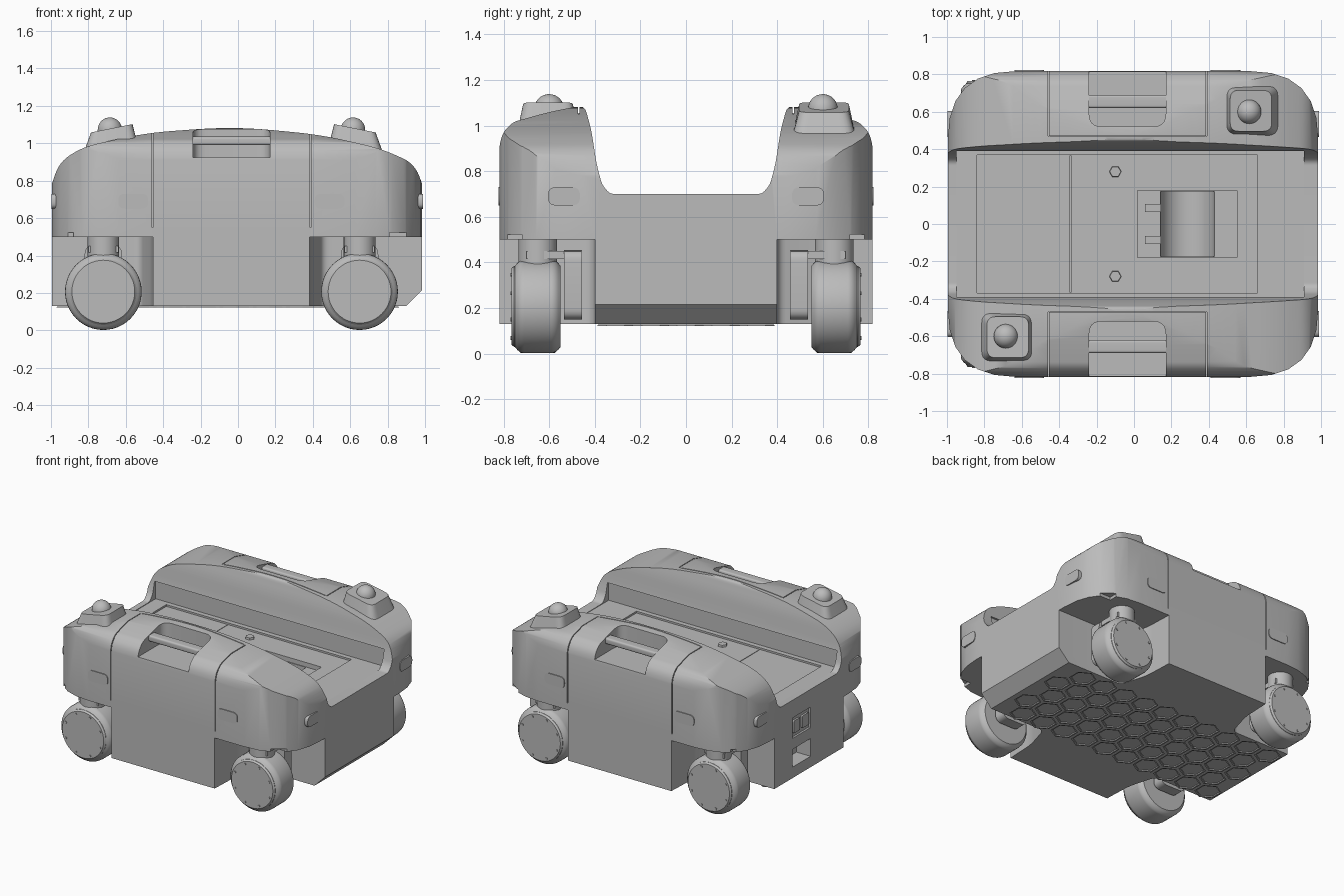
import bpy, bmesh, math
from mathutils import Vector, Matrix

if "Cube" in bpy.data.objects:
    bpy.data.objects.remove(bpy.data.objects["Cube"])

GREY = (0.5, 0.5, 0.5, 1)
grey = bpy.data.materials.new("grey")
grey.use_nodes = True
grey.diffuse_color = GREY
next(n for n in grey.node_tree.nodes if n.type == "BSDF_PRINCIPLED").inputs["Base Color"].default_value = GREY
parts = []


def finish(name, bm):
    bmesh.ops.recalc_face_normals(bm, faces=bm.faces)
    mesh = bpy.data.meshes.new(name)
    bm.to_mesh(mesh)
    bm.free()
    mesh.materials.append(grey)
    obj = bpy.data.objects.new(name, mesh)
    bpy.context.collection.objects.link(obj)
    parts.append(obj)
    return obj


def rounded(corners, steps=6):
    """Outline from (a, b, rounding) corners; roundings never overlap."""
    out = []
    for i, c in enumerate(corners):
        p = Vector(c[:2])
        if c[2] == 0:
            out.append(p)
            continue
        before = Vector(corners[i - 1][:2]) - p
        after = Vector(corners[(i + 1) % len(corners)][:2]) - p
        a = p + before.normalized() * min(c[2], before.length * 0.45)
        b = p + after.normalized() * min(c[2], after.length * 0.45)
        for k in range(steps + 1):
            t = k / steps
            out.append(a * (1 - t) ** 2 + p * 2 * t * (1 - t) + b * t * t)
    return out


def rect(a0, a1, b0, b1, r=0):
    return [(a0, b0, r), (a1, b0, r), (a1, b1, r), (a0, b1, r)]


def prism(name, corners, axis, lo, hi):
    place = {"x": lambda a, b, h: (h, a, b),
             "y": lambda a, b, h: (a, h, b),
             "z": lambda a, b, h: (a, b, h)}[axis]
    bm = bmesh.new()
    face = bm.faces.new([bm.verts.new(place(p.x, p.y, lo)) for p in rounded(corners)])
    ext = bmesh.ops.extrude_face_region(bm, geom=[face])["geom"]
    bmesh.ops.translate(bm, vec=place(0, 0, hi - lo),
                        verts=[v for v in ext if isinstance(v, bmesh.types.BMVert)])
    return finish(name, bm)


def box(name, x0, x1, y0, y1, z0, z1):
    return prism(name, rect(x0, x1, y0, y1), "z", z0, z1)


def combine(obj, tool, operation="DIFFERENCE"):
    mod = obj.modifiers.new("shape", "BOOLEAN")
    mod.operation, mod.object, mod.solver = operation, tool, "EXACT"
    bpy.context.view_layer.objects.active = obj
    bpy.ops.object.modifier_apply(modifier=mod.name)
    parts.remove(tool)
    bpy.data.objects.remove(tool)


def lathe(name, profile, axis, centre, steps=48):
    """Spin (radius, height) points about an axis."""
    bm = bmesh.new()
    up = Vector(axis)
    side = Vector((1, 0, 0))
    vs = [bm.verts.new(side * r + up * h) for r, h in profile]
    es = [bm.edges.new(pair) for pair in zip(vs, vs[1:])]
    bmesh.ops.spin(bm, geom=vs + es, cent=(0, 0, 0), axis=up, angle=math.tau, steps=steps)
    bmesh.ops.remove_doubles(bm, verts=bm.verts, dist=0.0004)
    bmesh.ops.translate(bm, verts=bm.verts, vec=centre)
    return finish(name, bm)


def mirror_x(x, end):
    """Left and right ends mirror about the side panel centre."""
    return -0.035 + end * (x + 0.035)


# Body: plan, side and end outlines intersected
body = prism("body", rect(-0.995, 0.985, -0.817, 0.817, 0.36), "z", 0.05, 1.3)
side = [(-1.02, 0.13, 0), (0.9, 0.13, 0), (1.02, 0.25, 0), (1.0, 0.74, 0.05),
        (0.945, 0.89, 0.07), (0.77, 0.97, 0.09), (0.45, 1.045, 0.15), (-0.02, 1.09, 0.2),
        (-0.5, 1.055, 0.15), (-0.83, 0.98, 0.08), (-0.955, 0.9, 0.07), (-1.01, 0.74, 0.05)]
combine(body, prism("side_outline", side, "y", -1, 1), "INTERSECT")
half = [(0.83, 0.1, 0), (0.83, 0.84, 0.05), (0.807, 0.965, 0.04), (0.76, 1.015, 0.025),
        (0.6, 1.06, 0.07), (0.445, 1.09, 0.035), (0.415, 0.98, 0.04), (0.392, 0.83, 0.04),
        (0.368, 0.74, 0.025), (0.333, 0.7, 0.02)]
ends = half + [(-y, z, r) for y, z, r in reversed(half)]
combine(body, prism("end_outline", ends, "x", -1.2, 1.2), "INTERSECT")

# Cargo deck recesses, panel seam, curved trough and rear sockets
for cutter in (
        box("deck_bay", -0.95, 0.91, -0.405, 0.405, 0.696, 0.83),
        box("deck_panel", -0.84, 0.66, -0.37, 0.37, 0.683, 0.75),
        box("deck_seam", -0.342, -0.338, -0.365, 0.365, 0.67, 0.74),
        box("deck_socket", 0.02, 0.55, -0.18, 0.18, 0.65, 0.74),
        lathe("trough", [(0, -0.175), (0.145, -0.175), (0.145, 0.175), (0, 0.175)],
              (0, 1, 0), (0.285, 0, 0.66)),
        box("rear_socket", -1.1, -0.88, -0.02, 0.19, 0.21, 0.34),
        box("rear_panel", -1.1, -0.98, -0.02, 0.19, 0.42, 0.57)):
    combine(body, cutter)

for s in (-1, 1):
    for end in (-1, 1):
        # Wheel wells with a raised skirt edge at the corner
        plan = [(0.38, 0.9, 0), (0.392, 0.6, 0.05), (0.45, 0.4, 0.04), (1.2, 0.4, 0), (1.2, 0.9, 0)]
        well = [(mirror_x(x, end), s * y, r) for x, y, r in plan]
        combine(body, prism("wheel_well", well, "z", 0, 0.5))
        x0, x1 = sorted((mirror_x(0.81, end), mirror_x(1.25, end)))
        y0, y1 = sorted((s * 0.72, s * 0.95))
        combine(body, box("skirt_notch", x0, x1, y0, y1, 0.45, 0.522))
        # Side panel seams
        x = mirror_x(0.388, end)
        y0, y1 = sorted((s * 0.47, s * 0.9))
        combine(body, box("panel_seam", x - 0.003, x + 0.003, y0, y1, 0.55, 1.2))
    y0, y1 = sorted((s * 0.467, s * 0.473))
    combine(body, box("panel_top_seam", -0.45, 0.38, y0, y1, 1.04, 1.2))
    # Grab slot with its bar
    slot = [(-0.24, s * 0.95, 0), (-0.24, s * 0.52, 0.07), (0.17, s * 0.52, 0.07), (0.17, s * 0.95, 0)]
    combine(body, prism("grab_slot", slot, "z", 0.925, 1.3))
    prism("grab_bar", rect(s * 0.62, s * 0.69, 0.99, 1.035, 0.015), "x", -0.25, 0.18)


# Wheels with hub caps, bolts, struts and forks
tyre = [(0, -0.1), (0.178, -0.1), (0.19, -0.09), (0.203, -0.075), (0.205, -0.06)]
tyre += [(r, -h) for r, h in reversed(tyre)]
cap = [(0, 0), (0.168, 0), (0.178, -0.012), (0.178, -0.025), (0, -0.025)]
for s in (-1, 1):
    for end in (-1, 1):
        x, y, z = mirror_x(0.65, end), s * 0.65, 0.207
        lathe("wheel", tyre, (0, 1, 0), (x, y, z))
        lathe("hub_cap", [(r, s * h) for r, h in cap], (0, 1, 0), (x, s * 0.765, z))
        for k in range(8):
            a = math.tau * (k + 0.5) / 8
            lathe("hub_bolt", [(0, 0), (0.008, 0), (0.008, 0.014), (0, 0.014)], (0, s, 0),
                  (x + 0.15 * math.cos(a), s * 0.756, z + 0.15 * math.sin(a)), 8)
        lathe("wheel_strut", [(0, 0.36), (0.085, 0.36), (0.085, 0.54), (0, 0.54)],
              (0, 0, 1), (x, y, 0), 32)
        y0, y1 = sorted((s * 0.455, s * 0.535))
        prism("wheel_fork", rect(x - 0.1, x + 0.1, 0.15, 0.455, 0.05), "y", y0, y1)
        y0, y1 = sorted((s * 0.46, s * 0.7))
        box("fork_bridge", x - 0.08, x + 0.08, y0, y1, 0.415, 0.45)
        # Marker lamps on the sides and ends
        mx = mirror_x(0.49, end)
        y0, y1 = sorted((s * 0.79, s * 0.823))
        prism("side_lamp", rect(mx - 0.08, mx + 0.08, 0.65, 0.73, 0.035), "y", y0, y1)
        x0, x1 = sorted((end * 0.93, -0.005 + end * 0.993))
        prism("end_lamp", rect(s * 0.535 - 0.07, s * 0.535 + 0.07, 0.65, 0.73, 0.035), "x", x0, x1)

# Beacons on sloped mounts at opposite corners
for x, s in ((-0.675, -1), (0.625, 1)):
    mount = prism("beacon_mount", rect(x - 0.15, x + 0.15, s * 0.605 - 0.14, s * 0.605 + 0.14, 0.06),
                  "z", 0.95, 1.08)
    for v in mount.data.vertices:
        if v.co.z > 1:
            v.co.x = x + (v.co.x - x) * 0.74
            v.co.y = s * 0.605 + (v.co.y - s * 0.605) * 0.78
            v.co.z -= s * (v.co.x - x) * 0.2
    dome = [(0.065 * math.cos(a), 0.065 * math.sin(a)) for a in (i * math.pi / 16 for i in range(9))]
    lathe("beacon_dome", [(0, -0.03), (0.065, -0.03)] + dome, (0, 0, 1),
          (x - 0.01, s * 0.6, 1.073), 32)

# Deck studs and docking prongs
for s in (-1, 1):
    lathe("deck_stud", [(0, 0.67), (0.035, 0.67), (0.03, 0.697), (0, 0.697)], (0, 0, 1), (-0.1, s * 0.28, 0), 6)
    box("dock_prong", 0.06, 0.145, s * 0.085 - 0.022, s * 0.085 + 0.022, 0.64, 0.69)

# Rear connectors
for y in (0.035, 0.135):
    prism("rear_connector", rect(y - 0.037, y + 0.037, 0.45, 0.54, 0.01), "x", -0.994, -0.97)

# Honeycomb of raised rings under the belly
bm = bmesh.new()
step = 0.178
for row in range(5):
    for col in range(11):
        centre = (-0.9 + col * step + (row % 2) * step / 2, (row - 2) * step * 0.866, 0.122)
        if centre[0] < 0.84:
            bmesh.ops.create_circle(bm, cap_ends=True, segments=6, radius=step * 0.52,
                                    matrix=Matrix.Translation(centre))
cells = bm.faces[:]
for width in (0.012, 0.003):
    bmesh.ops.inset_individual(bm, faces=cells, thickness=width, depth=0)
for v in {v for f in cells for v in f.verts}:
    v.co.z = 0.1285
finish("belly_honeycomb", bm)

bpy.ops.object.select_all(action="DESELECT")
for obj in parts:
    obj.select_set(True)
bpy.context.view_layer.objects.active = body
bpy.ops.object.shade_smooth_by_angle(angle=math.radians(38))
